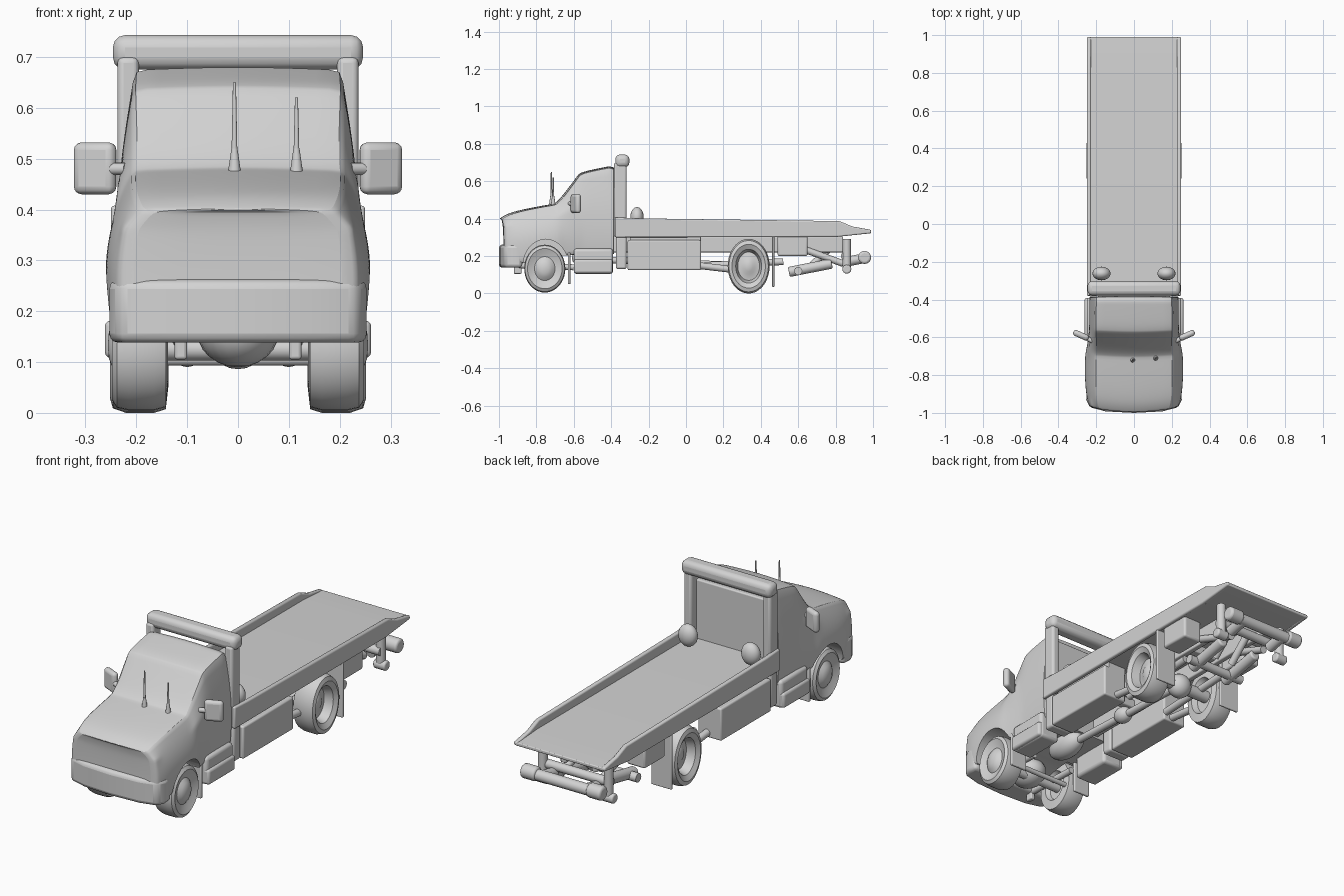
import bpy, bmesh, math
from mathutils import Vector, Matrix

if "Cube" in bpy.data.objects:
    bpy.data.objects.remove(bpy.data.objects["Cube"])

grey = bpy.data.materials.new("plain grey")
grey.use_nodes = True
grey.diffuse_color = (0.65, 0.65, 0.65, 1)
grey.node_tree.nodes["Principled BSDF"].inputs["Base Color"].default_value = (0.65, 0.65, 0.65, 1)


def finish(name, bm, bevel=0.0, mirror=False, segs=3):
    """Turn a bmesh into a shaded object, optionally bevelled and mirrored in x."""
    bmesh.ops.recalc_face_normals(bm, faces=bm.faces)
    mesh = bpy.data.meshes.new(name)
    bm.to_mesh(mesh)
    bm.free()
    mesh.materials.append(grey)
    ob = bpy.data.objects.new(name, mesh)
    bpy.context.collection.objects.link(ob)
    bpy.ops.object.select_all(action="DESELECT")
    ob.select_set(True)
    bpy.context.view_layer.objects.active = ob
    bpy.ops.object.shade_smooth_by_angle(angle=math.radians(40))
    if bevel:
        mod = ob.modifiers.new("round", "BEVEL")
        mod.width, mod.segments = bevel, segs
    if mirror:
        ob.modifiers.new("mirror", "MIRROR")
    return ob


def box(name, x, y, z, bevel=0.01, mirror=False, turn=0.0):
    """Box from ranges in x, y, z; turn spins it about its own upright axis."""
    bm = bmesh.new()
    lo, hi = Vector((x[0], y[0], z[0])), Vector((x[1], y[1], z[1]))
    bmesh.ops.create_cube(bm, size=1)
    bmesh.ops.transform(bm, verts=bm.verts, matrix=Matrix.Translation((lo + hi) / 2)
                        @ Matrix.Rotation(turn, 4, "Z") @ Matrix.Diagonal((*(hi - lo), 1)))
    return finish(name, bm, bevel, mirror)


def prism(name, outline, span, axis, bevel=0.01, mirror=False):
    """Extrude an outline along x (yz outline) or z (xy outline)."""
    bm = bmesh.new()
    place = (lambda a, b: (span[0], a, b)) if axis == "x" else (lambda a, b: (a, b, span[0]))
    face = bm.faces.new([bm.verts.new(place(a, b)) for a, b in outline])
    ext = bmesh.ops.extrude_face_region(bm, geom=[face])["geom"]
    step = Vector((1, 0, 0) if axis == "x" else (0, 0, 1)) * (span[1] - span[0])
    bmesh.ops.translate(bm, vec=step, verts=[v for v in ext if isinstance(v, bmesh.types.BMVert)])
    return finish(name, bm, bevel, mirror)


def rod(name, a, b, r, r2=None, mirror=False, bevel=0.0):
    a, b = Vector(a), Vector(b)
    bm = bmesh.new()
    turn = (b - a).to_track_quat("Z", "Y").to_matrix().to_4x4()
    bmesh.ops.create_cone(bm, cap_ends=True, segments=16, radius1=r, radius2=r if r2 is None else r2,
                          depth=(b - a).length, matrix=Matrix.Translation((a + b) / 2) @ turn)
    return finish(name, bm, bevel, mirror)


def ball(name, centre, size, mirror=False):
    bm = bmesh.new()
    bmesh.ops.create_uvsphere(bm, u_segments=20, v_segments=12, radius=1,
                              matrix=Matrix.Translation(centre) @ Matrix.Diagonal((*size, 1)))
    return finish(name, bm, 0, mirror)


def lathe(name, profile, y, z, ry, rz, steps=40):
    """Spin a (radius, x) profile about the axle line, on both sides."""
    bm = bmesh.new()
    rings = []
    for r, x in profile:
        angles = [2 * math.pi * i / steps for i in range(steps)]
        rings.append([bm.verts.new((x, y + ry * r * math.cos(t), z + rz * r * math.sin(t))) for t in angles])
    for p, q in zip(rings, rings[1:]):
        for i in range(steps):
            j = (i + 1) % steps
            bm.faces.new((p[i], p[j], q[j], q[i]))
    bmesh.ops.remove_doubles(bm, verts=bm.verts, dist=0.0005)
    return finish(name, bm, 0, True)


# Cab and bonnet: loft of cross-sections from nose to rear wall
# y, bend, bottom z, then (half width, z) for waist, shoulder and top
sections = [
    (-1.003, 0.5, 0.16, (0.235, 0.26), (0.222, 0.36), (0.185, 0.395)),
    (-0.96, 0.5, 0.15, (0.255, 0.28), (0.234, 0.37), (0.2, 0.425)),
    (-0.85, 0.2, 0.17, (0.266, 0.3), (0.238, 0.39), (0.205, 0.45)),
    (-0.71, 0.3, 0.2, (0.266, 0.31), (0.24, 0.41), (0.205, 0.475)),
    (-0.68, 0.3, 0.2, (0.255, 0.3), (0.238, 0.43), (0.2, 0.495)),
    (-0.575, 0.2, 0.21, (0.24, 0.3), (0.236, 0.47), (0.205, 0.635)),
    (-0.54, 0.1, 0.21, (0.238, 0.3), (0.236, 0.48), (0.205, 0.65)),
    (-0.41, 0.0, 0.21, (0.238, 0.3), (0.236, 0.48), (0.203, 0.675)),
    (-0.385, 0.0, 0.21, (0.238, 0.3), (0.235, 0.48), (0.2, 0.668)),
]
bm = bmesh.new()
rings = []
for y, bend, zb, waist, shoulder, top in sections:
    half = [(waist[0] - 0.012, zb), waist, shoulder, top]
    pts = [(0, zb)] + half + [(0, top[1] + 0.008)] + [(-w, z) for w, z in reversed(half)]
    rings.append([bm.verts.new((w, y + bend * w * w, z)) for w, z in pts])
for p, q in zip(rings, rings[1:]):
    for i in range(len(p)):
        j = (i + 1) % len(p)
        bm.faces.new((p[i], p[j], q[j], q[i]))
for ring in (rings[0], rings[-1]):
    bm.faces.new((ring[0], ring[1], ring[9]))
    for i in (1, 2, 3):
        bm.faces.new((ring[i], ring[i + 1], ring[9 - i], ring[10 - i]))
    bm.faces.new((ring[4], ring[5], ring[6]))
bmesh.ops.recalc_face_normals(bm, faces=bm.faces)
crease = bm.edges.layers.float.new("crease_edge")
nose = set(rings[0])
for e in bm.edges:
    if e.calc_face_angle(0) > math.radians(22):
        e[crease] = 0.4 if nose.issuperset(e.verts) else 0.65
cab = finish("cab_body", bm)
cab.data.shade_smooth()
sub = cab.modifiers.new("smooth", "SUBSURF")
sub.levels = sub.render_levels = 3

# Wheel arches cut through the wings
arch = lathe("arch_cutter", [(0, 0.12), (1, 0.12), (1, 0.4), (0, 0.4)], -0.75, 0.145, 0.122, 0.145)
arch.hide_render = True
cut = cab.modifiers.new("arches", "BOOLEAN")
cut.operation, cut.object, cut.solver = "DIFFERENCE", arch, "EXACT"
bpy.context.view_layer.objects.active = cab
for mod in list(cab.modifiers):
    bpy.ops.object.modifier_apply(modifier=mod.name)
bpy.data.objects.remove(arch)
bpy.ops.object.select_all(action="DESELECT")
cab.select_set(True)
bpy.ops.object.shade_smooth_by_angle(angle=math.radians(50))

# Bumper wrapping round the nose
right = [(0.25, -0.875), (0.253, -0.93), (0.235, -0.97), (0.15, -0.992)]
prism("front_bumper", right + [(0, -1.0)] + [(-x, y) for x, y in reversed(right)], (0.138, 0.262), "z", 0.018)

# Mirrors and aerials
box("door_mirror", (0.237, 0.325), (-0.605, -0.573), (0.43, 0.532), 0.015, True, 0.42)
rod("mirror_arm", (0.22, -0.62, 0.48), (0.26, -0.6, 0.48), 0.012, mirror=True)
for name, x, y, h in (("tall_aerial", -0.007, -0.72, 0.65), ("short_aerial", 0.115, -0.71, 0.62)):
    rod(name + "_base", (x, y, 0.465), (x, y, 0.52), 0.014, 0.006)
    rod(name, (x, y, 0.5), (x, y, h), 0.006, 0.003)

# Headboard frame and work lamps
box("headboard_post", (0.195, 0.237), (-0.385, -0.318), (0.3, 0.7), 0.012, True)
box("headboard_crossbar", (-0.246, 0.246), (-0.378, -0.303), (0.675, 0.743), 0.024)
box("headboard_panel", (-0.21, 0.21), (-0.385, -0.36), (0.31, 0.64), 0.006)
ball("work_lamp", (0.172, -0.262, 0.408), (0.048, 0.036, 0.054), True)

# Flat bed with side rails
prism("bed_floor", [(-0.38, 0.31), (-0.38, 0.35), (0.84, 0.348), (0.99, 0.338), (0.99, 0.322), (0.8, 0.305)],
      (-0.24, 0.24), "x", 0.004)
prism("bed_rail", [(-0.38, 0.3), (-0.38, 0.408), (-0.28, 0.402), (0.82, 0.387), (0.89, 0.358),
                   (0.99, 0.34), (0.99, 0.322), (0.8, 0.302)], (0.228, 0.25), "x", 0.007, True)

# Wheels, hub bulging in front and dished at the rear
lathe("front_wheel", [(0, 0.256), (0.2, 0.254), (0.36, 0.246), (0.5, 0.232), (0.62, 0.236), (0.84, 0.248),
                      (0.96, 0.238), (1, 0.215), (1, 0.165), (0.95, 0.142), (0.6, 0.138), (0.5, 0.16), (0, 0.16)],
      -0.755, 0.133, 0.11, 0.128)
lathe("rear_wheel", [(0, 0.21), (0.2, 0.208), (0.3, 0.2), (0.52, 0.196), (0.62, 0.238), (0.8, 0.252),
                     (0.94, 0.246), (1, 0.22), (1, 0.165), (0.95, 0.142), (0.65, 0.137), (0.55, 0.165), (0, 0.165)],
      0.335, 0.146, 0.112, 0.146)

# Steps, lockers and mud flaps
box("cab_step", (0.14, 0.25), (-0.6, -0.39), (0.105, 0.24), 0.015, True)
box("lower_step", (0.16, 0.262), (-0.6, -0.392), (0.108, 0.182), 0.012, True)
box("side_tank", (0.12, 0.24), (-0.375, -0.318), (0.13, 0.305), 0.012, True)
box("side_locker", (0.12, 0.249), (-0.312, 0.08), (0.125, 0.285), 0.008, True)
box("locker_mount", (0.12, 0.225), (-0.3, 0.08), (0.27, 0.31), 0.004, True)
box("front_mud_flap", (0.15, 0.24), (-0.632, -0.618), (0.05, 0.22), 0.004, True)
box("rear_mud_flap", (0.14, 0.25), (0.46, 0.472), (0.035, 0.305), 0.004, True)
box("rear_locker", (0.13, 0.23), (0.49, 0.65), (0.2, 0.31), 0.01, True)

# Chassis and running gear
box("frame_rail", (0.07, 0.1), (-0.93, 0.84), (0.22, 0.305), 0.006, True)
for i, y in enumerate((-0.45, -0.1, 0.2, 0.5, 0.8)):
    box(f"frame_crossmember_{i + 1}", (-0.09, 0.09), (y - 0.02, y + 0.02), (0.235, 0.28), 0.006)
box("spring_hanger", (0.1, 0.125), (-0.92, -0.88), (0.105, 0.22), 0.006, True)
rod("tie_rod", (-0.15, -0.68, 0.105), (0.15, -0.68, 0.105), 0.012)
rod("front_axle", (-0.17, -0.755, 0.125), (0.17, -0.755, 0.125), 0.022)
rod("rear_axle", (-0.17, 0.335, 0.146), (0.17, 0.335, 0.146), 0.03)
ball("rear_differential", (0, 0.335, 0.146), (0.06, 0.055, 0.06))
ball("engine_sump", (0, -0.78, 0.16), (0.08, 0.09, 0.07))
ball("gearbox", (0, -0.5, 0.19), (0.06, 0.11, 0.065))
ball("shaft_joint", (0, -0.08, 0.17), (0.04, 0.05, 0.04))
rod("drive_shaft", (0, -0.45, 0.18), (0, 0.3, 0.15), 0.018)
rod("leaf_spring_front", (0.115, -0.9, 0.15), (0.115, -0.6, 0.14), 0.016, mirror=True)
rod("leaf_spring_rear", (0.115, 0.1, 0.15), (0.115, 0.52, 0.17), 0.018, mirror=True)
rod("exhaust_pipe", (0.17, 0.06, 0.15), (0.17, 0.23, 0.13), 0.018, mirror=True)

# Rear wheel lift
rod("lift_lower_arm", (0.1, 0.55, 0.115), (0.1, 0.78, 0.16), 0.027, mirror=True, bevel=0.008)
rod("lift_strut", (0.1, 0.62, 0.24), (0.1, 0.84, 0.16), 0.018, mirror=True)
rod("lift_ram", (0.05, 0.66, 0.14), (0.05, 0.8, 0.27), 0.018, mirror=True)
rod("lift_cross_tube", (-0.16, 0.6, 0.12), (0.16, 0.6, 0.12), 0.022)
rod("bracket_tube", (-0.19, 0.85, 0.2), (0.19, 0.85, 0.2), 0.022)
rod("lift_bracket", (0.18, 0.86, 0.12), (0.18, 0.86, 0.29), 0.022, mirror=True)
rod("bracket_foot", (0.15, 0.86, 0.13), (0.215, 0.86, 0.13), 0.024, mirror=True, bevel=0.008)
rod("lift_crossbar", (-0.2, 0.955, 0.19), (0.2, 0.955, 0.19), 0.027)
rod("crossbar_end", (0.14, 0.955, 0.193), (0.22, 0.955, 0.193), 0.035, mirror=True, bevel=0.012)
rod("lift_fork", (0.12, 0.86, 0.17), (0.12, 0.95, 0.188), 0.026, mirror=True)
